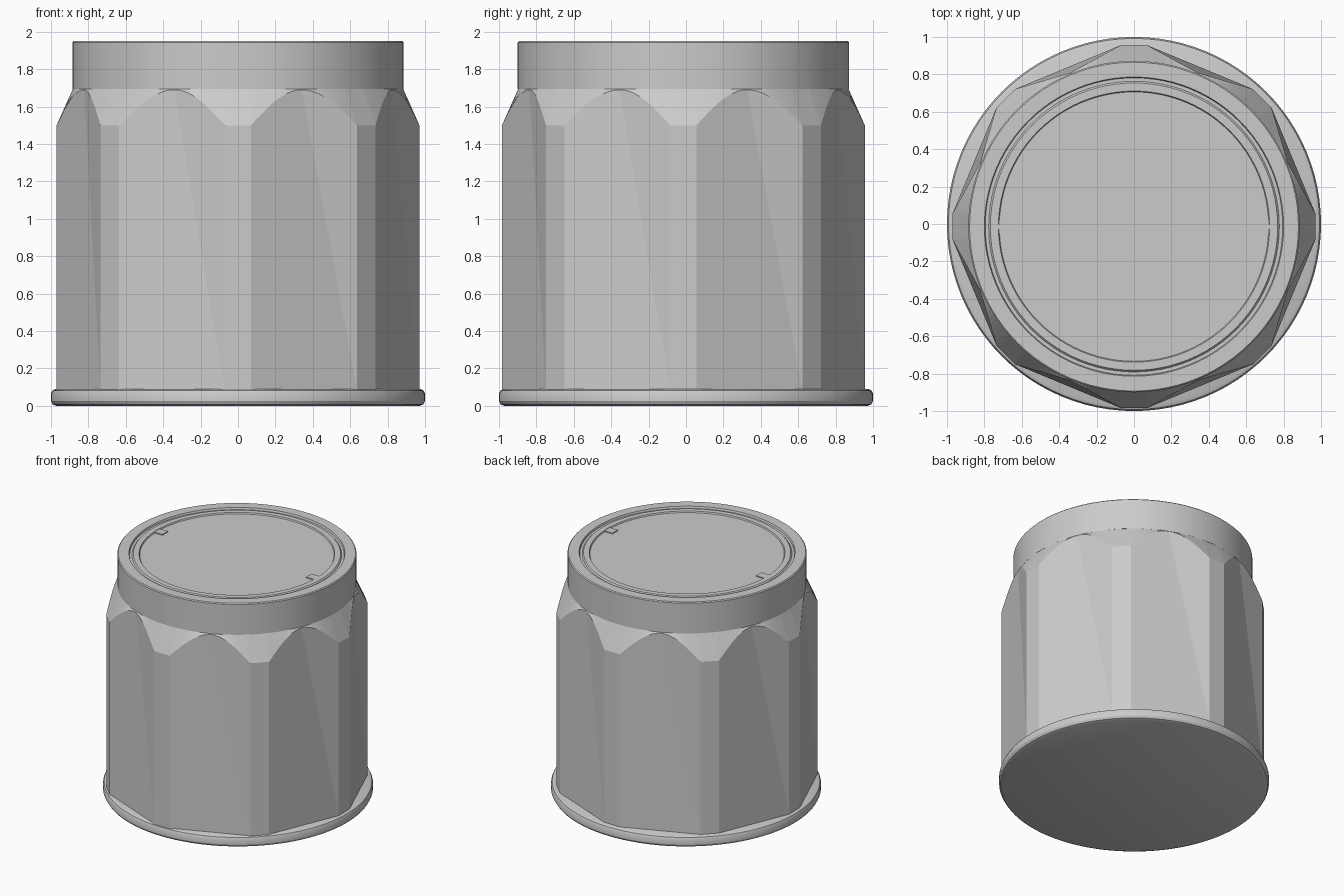
import bpy, bmesh, math
from mathutils import Vector

cube = bpy.data.objects.get("Cube")
if cube:
    bpy.data.objects.remove(cube, do_unlink=True)

grey = bpy.data.materials.new("light_grey")
grey.use_nodes = True
colour = (0.6, 0.6, 0.6, 1)
grey.diffuse_color = colour
grey.node_tree.nodes["Principled BSDF"].inputs["Base Color"].default_value = colour

UPPER_Y = -0.014  # the body and lid sit slightly forward on the base


def finish(name, bm, y=0.0, smooth=False):
    bmesh.ops.recalc_face_normals(bm, faces=bm.faces[:])
    mesh = bpy.data.meshes.new(name)
    bm.to_mesh(mesh)
    bm.free()
    mesh.materials.append(grey)
    obj = bpy.data.objects.new(name, mesh)
    obj.location.y = y
    bpy.context.collection.objects.link(obj)
    if smooth:
        bpy.ops.object.select_all(action="DESELECT")
        obj.select_set(True)
        bpy.context.view_layer.objects.active = obj
        bpy.ops.object.shade_smooth_by_angle(angle=math.radians(30))
    return obj


def lathe(name, profile, y=0.0, steps=96):
    bm = bmesh.new()
    verts = [bm.verts.new((r, 0, z)) for r, z in profile]
    edges = [bm.edges.new(pair) for pair in zip(verts, verts[1:])]
    bmesh.ops.spin(bm, geom=verts + edges, cent=(0, 0, 0), axis=(0, 0, 1),
                   angle=math.tau, steps=steps, use_duplicate=False)
    bmesh.ops.remove_doubles(bm, verts=bm.verts[:], dist=0.0005)
    return finish(name, bm, y, True)


def polar(r, degrees, z):
    a = math.radians(degrees)
    return Vector((r * math.cos(a), r * math.sin(a), z))


# Base disc with a rounded edge
lathe("base_disc", [(0, 0), (0.97, 0), (0.99, 0.008), (1, 0.025), (1, 0.065),
                    (0.992, 0.082), (0.975, 0.09), (0, 0.09)])

# Lid with a raised rim and shallow rings on top
lathe("lid", [(0, 1.695), (0.886, 1.695), (0.886, 1.943), (0.879, 1.95),
              (0.8, 1.95), (0.795, 1.935), (0.777, 1.935), (0.768, 1.945),
              (0.725, 1.945), (0.72, 1.935), (0, 1.935)], UPPER_Y)

# Eight-sided body: broad panels with arched tops, narrow corner strips between
CORNER_R, HALF, ARC = 0.9725, 18.37, 10
LOW, SHOULDER, TOP = 0.085, 1.5, 1.69
bm = bmesh.new()
panels = []
for k in range(8):
    mid = 45 * k + 22.5
    peak = polar(0.89, mid, TOP)
    arch = []
    for i in range(-ARC, ARC + 1):
        t = 1 - abs(i) / ARC
        corner = polar(CORNER_R, mid + math.copysign(HALF, i), SHOULDER)
        p = corner.lerp(peak, t)
        p.z = SHOULDER + (TOP - SHOULDER) * math.sin(t * math.pi / 2)
        arch.append(bm.verts.new(p))
    seat = [bm.verts.new(polar(0.885, math.degrees(math.atan2(v.co.y, v.co.x)), 1.696))
            for v in arch]
    feet = [bm.verts.new(polar(CORNER_R, mid + s * HALF, LOW)) for s in (-1, 1)]
    panels.append((arch, seat, feet))
    # broad panel, folded from its peak to one foot
    bm.faces.new([feet[0], feet[1]] + arch[ARC::-1])
    bm.faces.new([feet[1]] + arch[:ARC - 1:-1])
    # sloping shoulder above the arch
    for i in range(2 * ARC):
        bm.faces.new([arch[i], arch[i + 1], seat[i + 1], seat[i]])
for (arch, seat, feet), (arch2, seat2, feet2) in zip(panels, panels[1:] + panels[:1]):
    bm.faces.new([feet[1], feet2[0], arch2[0], arch[-1]])
    bm.faces.new([arch[-1], arch2[0], seat2[0], seat[-1]])
bm.faces.new([v for p in panels for v in p[1]])
bm.faces.new([v for p in panels for v in p[2]])
finish("faceted_body", bm, UPPER_Y)

# Small tabs inside the lid ring
for side, label in ((1, "left"), (-1, "right")):
    bm = bmesh.new()
    bmesh.ops.create_cube(bm, size=1)
    bmesh.ops.scale(bm, vec=(0.08, 0.07, 0.008), verts=bm.verts[:])
    bmesh.ops.translate(bm, vec=(side * 0.69, 0, 1.938), verts=bm.verts[:])
    finish(label + "_lid_tab", bm, UPPER_Y)
